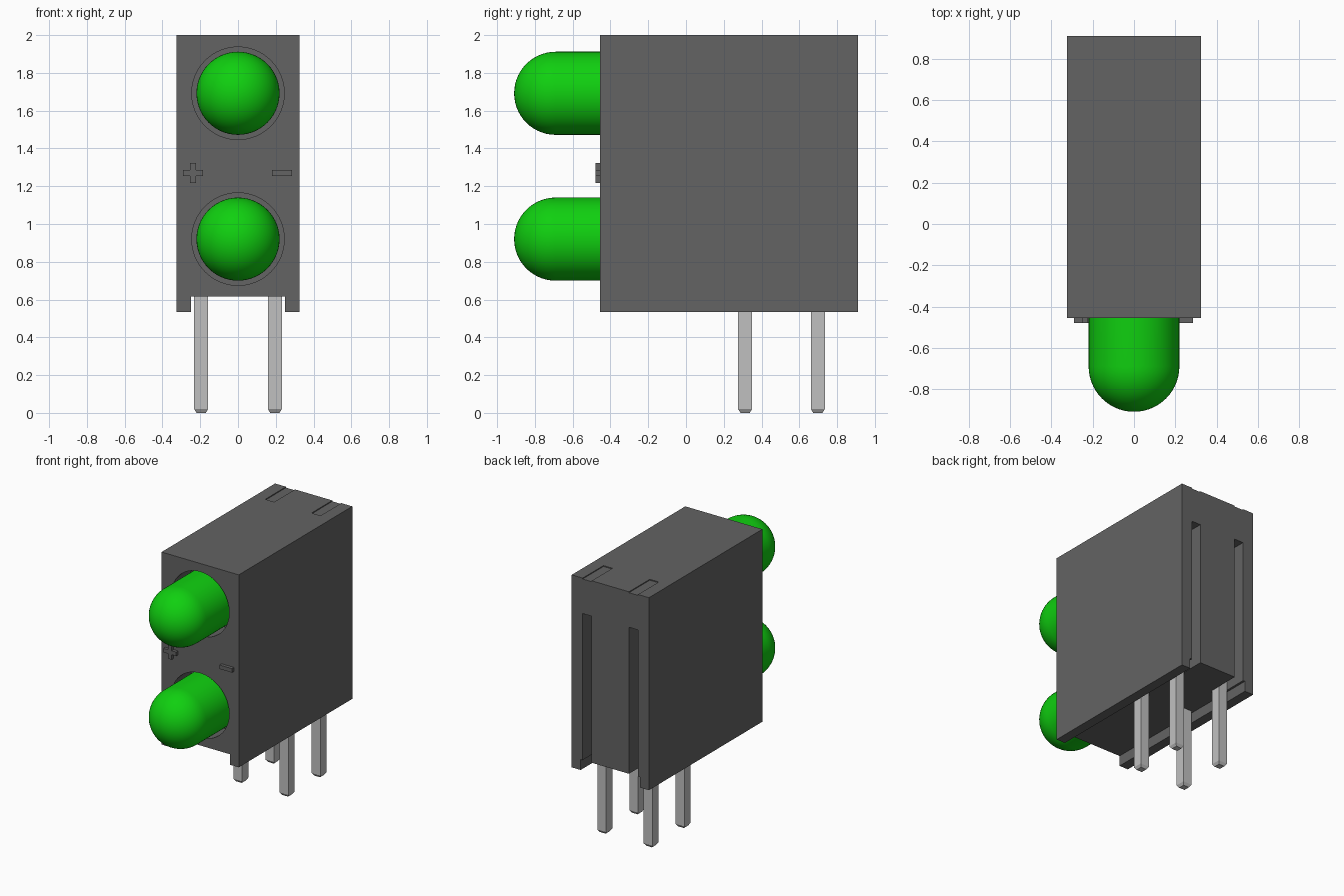
import bpy, bmesh
from math import sin, cos, pi, radians
from mathutils import Matrix

default = bpy.data.objects.get("Cube")
if default:
    bpy.data.objects.remove(default, do_unlink=True)


def material(name, rgb, rough=0.5):
    m = bpy.data.materials.new(name)
    m.use_nodes = True
    m.diffuse_color = (*rgb, 1)
    bsdf = m.node_tree.nodes["Principled BSDF"]
    bsdf.inputs["Base Color"].default_value = (*rgb, 1)
    bsdf.inputs["Roughness"].default_value = rough
    return m


GREY = material("dark grey plastic", (0.125, 0.125, 0.125))
GREEN = material("green lens", (0.005, 0.63, 0.005))
METAL = material("light grey metal", (0.53, 0.53, 0.53))


def finish(name, bm, mat):
    bmesh.ops.recalc_face_normals(bm, faces=bm.faces)
    mesh = bpy.data.meshes.new(name)
    bm.to_mesh(mesh)
    bm.free()
    mesh.materials.append(mat)
    obj = bpy.data.objects.new(name, mesh)
    bpy.context.collection.objects.link(obj)
    return obj


def activate(obj):
    bpy.ops.object.select_all(action='DESELECT')
    obj.select_set(True)
    bpy.context.view_layer.objects.active = obj


def add_box(bm, x, y, z):
    """Box spanning the given (low, high) ranges."""
    verts = bmesh.ops.create_cube(bm, size=1)["verts"]
    for v in verts:
        v.co = [lo + (c + 0.5) * (hi - lo) for c, (lo, hi) in zip(v.co, (x, y, z))]
    return verts


def box(name, x, y, z, mat):
    bm = bmesh.new()
    add_box(bm, x, y, z)
    return finish(name, bm, mat)


def cut(target, cutter):
    cutter.hide_render = True
    activate(target)
    mod = target.modifiers.new("cut", 'BOOLEAN')
    mod.operation = 'DIFFERENCE'
    mod.solver = 'EXACT'
    mod.object = cutter
    bpy.ops.object.modifier_apply(modifier=mod.name)
    bpy.data.objects.remove(cutter, do_unlink=True)


FRONT, BACK = -0.455, 0.91
LENS_Z = {"lower": 0.92, "upper": 1.692}
PIN_X = 0.195
SLOT_Y = 0.66
FLOOR = 0.615

# Housing with an open channel underneath
housing = box("housing", (-0.325, 0.325), (FRONT, BACK), (0.535, 2.0), GREY)
cut(housing, box("channel_cutter", (-0.25, 0.25), (-1, 1), (0.4, FLOOR), GREY))

# Rear lead slots and the shallow grooves above them
for side in (-1, 1):
    span = (side * PIN_X - 0.038, side * PIN_X + 0.038)
    cut(housing, box("slot_cutter", span, (SLOT_Y, 1), (0.5, 1.73), GREY))
    cut(housing, box("groove_cutter", span, (SLOT_Y, 1), (1.993, 2.1), GREY))

# Round lens sockets in the front
for z in LENS_Z.values():
    bm = bmesh.new()
    bmesh.ops.create_cone(bm, cap_ends=True, segments=64, radius1=0.245, radius2=0.245,
                          depth=0.4, matrix=Matrix.Translation((0, FRONT, z))
                          @ Matrix.Rotation(pi / 2, 4, 'X'))
    cut(housing, finish("socket_cutter", bm, GREY))
activate(housing)
bpy.ops.object.shade_smooth_by_angle(angle=radians(30))

# Domed lenses, turned around the y axis
for level, z in LENS_Z.items():
    r, start, rings = 0.22, -0.69, 14
    profile = [(0, -0.2), (r, -0.2)]
    profile += [(r * cos(i / rings * pi / 2), start - r * sin(i / rings * pi / 2))
                for i in range(rings + 1)]
    bm = bmesh.new()
    verts = [bm.verts.new((x, y, z)) for x, y in profile]
    edges = [bm.edges.new(pair) for pair in zip(verts, verts[1:])]
    bmesh.ops.spin(bm, geom=verts + edges, cent=(0, 0, z), axis=(0, 1, 0),
                   angle=2 * pi, steps=56)
    bmesh.ops.remove_doubles(bm, verts=bm.verts, dist=0.0005)
    lens = finish(level + "_lens", bm, GREEN)
    activate(lens)
    bpy.ops.object.shade_smooth_by_angle(angle=radians(40))

# Square pins with tapered tips
for side, x in (("left", PIN_X), ("right", -PIN_X)):
    for row, y, top in (("front", 0.313, LENS_Z["lower"]), ("rear", 0.698, 1.729)):
        bm = bmesh.new()
        h = 0.037
        add_box(bm, (x - h, x + h), (y - h, y + h), (0.02, top))
        tip = [f for f in bm.faces if f.normal.z < -0.9]
        new = bmesh.ops.extrude_face_region(bm, geom=tip)["geom"]
        bmesh.ops.delete(bm, geom=tip, context='FACES_ONLY')
        for v in (g for g in new if isinstance(g, bmesh.types.BMVert)):
            v.co = (x + (v.co.x - x) * 0.65, y + (v.co.y - y) * 0.65, 0)
        finish(f"{row}_{side}_pin", bm, METAL)

# Raised polarity marks on the front
MARK_Y, MARK_Z, LONG, THIN = (-0.48, FRONT + 0.01), 1.27, 0.053, 0.015
bm = bmesh.new()
px = -0.238
add_box(bm, (px - THIN, px + THIN), MARK_Y, (MARK_Z - LONG, MARK_Z + LONG))
for s in (-1, 1):
    ends = sorted((px + s * THIN, px + s * LONG))
    add_box(bm, ends, MARK_Y, (MARK_Z - THIN, MARK_Z + THIN))
finish("plus_mark", bm, GREY)
box("minus_mark", (0.18, 0.285), MARK_Y, (MARK_Z - THIN, MARK_Z + THIN), GREY)
